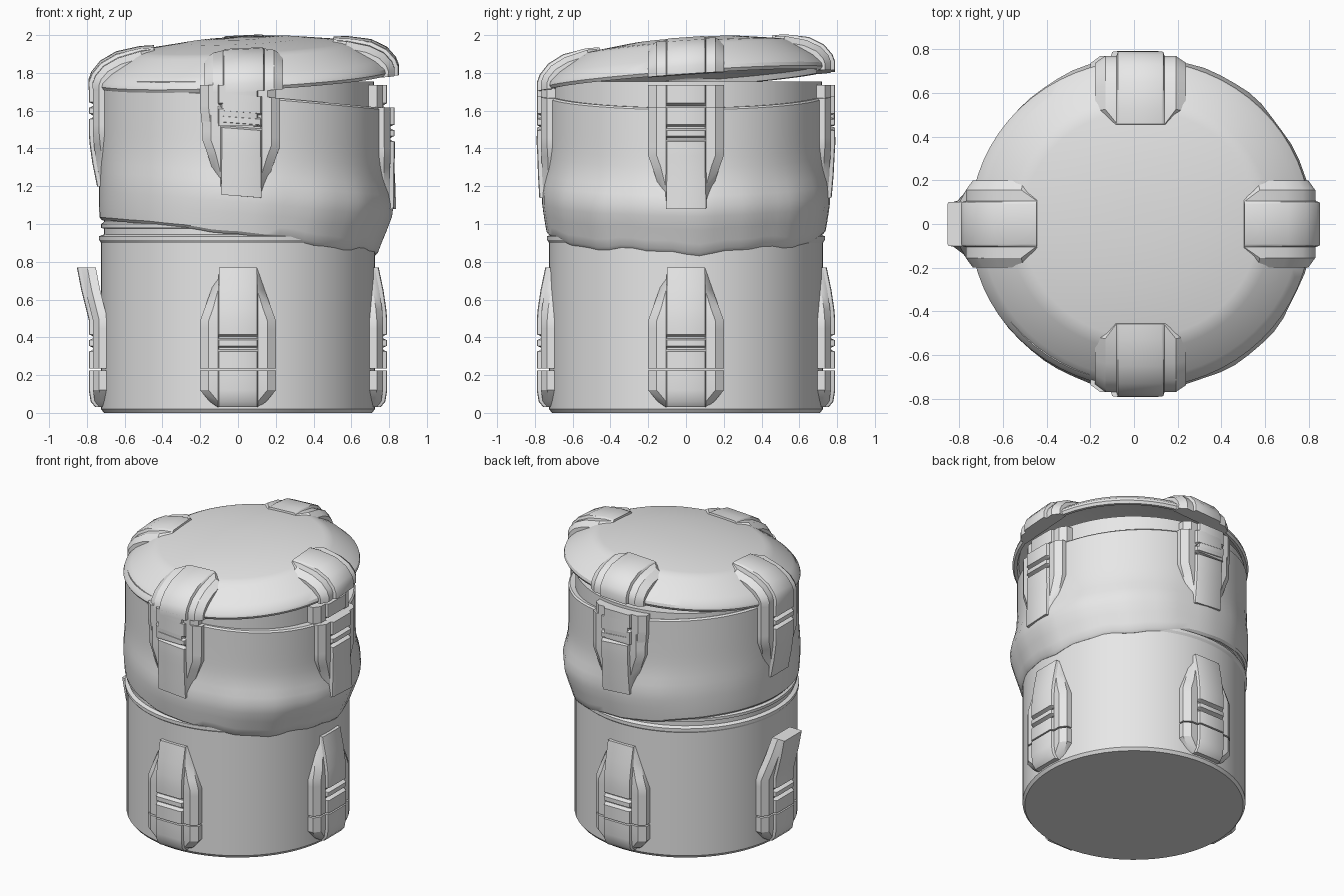
import bpy, bmesh, math
from mathutils import Vector

if "Cube" in bpy.data.objects:
    bpy.data.objects.remove(bpy.data.objects["Cube"])

# Single grey material
grey = bpy.data.materials.new("plain_grey")
grey.use_nodes = True
colour = (0.8, 0.8, 0.8, 1)
grey.diffuse_color = colour
grey.node_tree.nodes["Principled BSDF"].inputs["Base Color"].default_value = colour


def make_object(name, rings, closed_ring=True, warp=None):
    """Skin a list of equal length rings, cap both ends and warp the points."""
    bm = bmesh.new()
    rows = [[bm.verts.new(warp(Vector(p)) if warp else p) for p in ring] for ring in rings]
    n = len(rows[0])
    for a, b in zip(rows, rows[1:]):
        for i in range(n):
            j = (i + 1) % n
            bm.faces.new((a[i], a[j], b[j], b[i]))
    bm.faces.new(rows[0])
    bm.faces.new(rows[-1])
    bmesh.ops.remove_doubles(bm, verts=bm.verts, dist=0.0005)
    bmesh.ops.recalc_face_normals(bm, faces=bm.faces)
    mesh = bpy.data.meshes.new(name)
    bm.to_mesh(mesh)
    bm.free()
    mesh.materials.append(grey)
    mesh.polygons.foreach_set("use_smooth", [True] * len(mesh.polygons))
    mesh.set_sharp_from_angle(angle=math.radians(32))
    obj = bpy.data.objects.new(name, mesh)
    bpy.context.collection.objects.link(obj)
    return obj


def lathe(name, profile, warp=None, sides=64):
    turns = [2 * math.pi * i / sides for i in range(sides)]
    rings = [[(r * math.cos(a), r * math.sin(a), z) for a in turns] for r, z in profile]
    return make_object(name, rings, warp=warp)


def smooth(t):
    t = min(max(t, 0), 1)
    return t * t * (3 - 2 * t)


def crush(p):
    """Slump the upper shell downward and outward on the damaged side."""
    a = math.atan2(p.y, p.x)
    w = (0.5 + 0.5 * math.cos(a)) ** 1.2
    low = 1 - smooth((p.z - 1.02) / 0.2)
    bump = math.exp(-((p.z - 1.2) / 0.13) ** 2)
    ripple = math.sin(7 * a + 1) + 0.6 * math.sin(17 * a)
    grow = 1 + math.sqrt(w) * (0.06 * bump + 0.008 * ripple * bump)
    drop = w * (0.12 + 0.05 * low + 0.012 * low * ripple)
    return Vector((p.x * grow + 0.04 * w * (1 - low), p.y * grow, p.z - drop))


def tilt_lid(p):
    """Lift the lid at the back and on the damaged side."""
    return Vector((p.x + 0.03 * (1 + p.x / 0.75), p.y, p.z + 0.01 + 0.05 * p.x + 0.07 * p.y))


def peel(p):
    """Bend the free end of a clamp away from the wall."""
    return Vector((p.x - 0.4 * max(0, p.z - 0.5), p.y, p.z))


# Lower drum with the recessed neck that runs up inside the shell
lathe("lower_drum", [(0.71, 0), (0.725, 0.02), (0.725, 0.9), (0.735, 0.915), (0.735, 0.935),
                     (0.71, 0.945), (0.71, 0.975), (0.725, 0.98), (0.725, 1.0),
                     (0.71, 1.01), (0.71, 1.6), (0.72, 1.61), (0.72, 1.755)])

# Crumpled outer shell
shell = [(0.69, 1.02), (0.72, 1.02), (0.733, 1.035)]
shell += [(0.735, 1.07 + 0.05 * i) for i in range(13)]
shell += [(0.735, 1.725), (0.725, 1.735), (0.69, 1.735)]
lathe("upper_shell", shell, crush)

# Domed lid, hollow below
lathe("lid", [(0.0, 1.86), (0.55, 1.85), (0.71, 1.78), (0.72, 1.75), (0.74, 1.748),
              (0.75, 1.765), (0.745, 1.785), (0.70, 1.83), (0.58, 1.91), (0.55, 1.925),
              (0.52, 1.932), (0.3, 1.962), (0.1, 1.972), (0.0, 1.972)], tilt_lid)


def clamp(name, stations, angle, warp=None):
    """Loft a flanged strap; stations are radius, height, pitch, half width, notch depth."""
    rings = []
    ca, sa = math.cos(angle), math.sin(angle)
    for r, z, pitch, half, notch in stations:
        pr = math.radians(pitch)
        edge = max(half - 0.045, 0.102)
        top = min(half, 0.1)
        side = [(half, -0.1), (half, -0.055), (min(edge, half), -0.022),
                (min(half, 0.106), -0.022), (top, -0.004 - notch), (top - 0.008, -notch)]
        section = side + [(-u, d) for u, d in reversed(side)]
        ring = []
        for u, d in section:
            rad, up = r + d * math.cos(pr), z + d * math.sin(pr)
            ring.append((rad * ca - u * sa, rad * sa + u * ca, up))
        rings.append(ring)
    make_object(name, rings, warp=warp)


# Clamp sections: foot, main strap with two notches, hook over the lid
foot = [(0.755, 0.03, 0, 0.11, 0), (0.78, 0.06, 0, 0.15, 0), (0.79, 0.12, 0, 0.2, 0),
        (0.79, 0.225, 0, 0.2, 0)]
strap = [(0.79, 0.235, 0, 0.2, 0), (0.79, 0.325, 0, 0.2, 0)]
for z in (0.335, 0.395):
    strap += [(0.79, z, 0, 0.2, 0.03), (0.79, z + 0.01, 0, 0.2, 0.03),
              (0.79, z + 0.02, 0, 0.2, 0), (0.79, z + 0.05, 0, 0.2, 0)]
strap += [(0.79, 0.49, 0, 0.2, 0), (0.785, 0.55, 0, 0.178, 0), (0.77, 0.65, 0, 0.142, 0),
          (0.745, 0.77, 0, 0.1, 0)]
hanging = [(r, 1.97 - z, 0, half, notch) for r, z, _, half, notch in strap]
stub = [(0.79, 1.735, 0, 0.2, 0), (0.79, 1.64, 0, 0.2, 0), (0.79, 1.625, 0, 0.2, 0.03),
        (0.79, 1.61, 0, 0.2, 0), (0.785, 1.52, 0, 0.19, 0)]
hook = [(0.79, 1.745, 0, 0.2, 0), (0.79, 1.79, 15, 0.2, 0), (0.775, 1.83, 25, 0.2, 0),
        (0.73, 1.885, 45, 0.2, 0), (0.65, 1.93, 62, 0.2, 0), (0.53, 1.962, 75, 0.2, 0.01),
        (0.46, 1.968, 80, 0.13, 0.015)]

for i, side in enumerate(("left", "back", "right", "front")):
    turn = i * math.pi / 2
    bent = side == "right"
    clamp(side + "_foot", foot, turn)
    clamp(side + "_lower_clamp", strap, turn, peel if bent else None)
    clamp(side + "_upper_clamp", hanging, turn, crush)
    clamp(side + "_lid_hook", hook, turn, tilt_lid)
    if not bent:
        clamp(side + "_clamp_stub", stub, turn)
